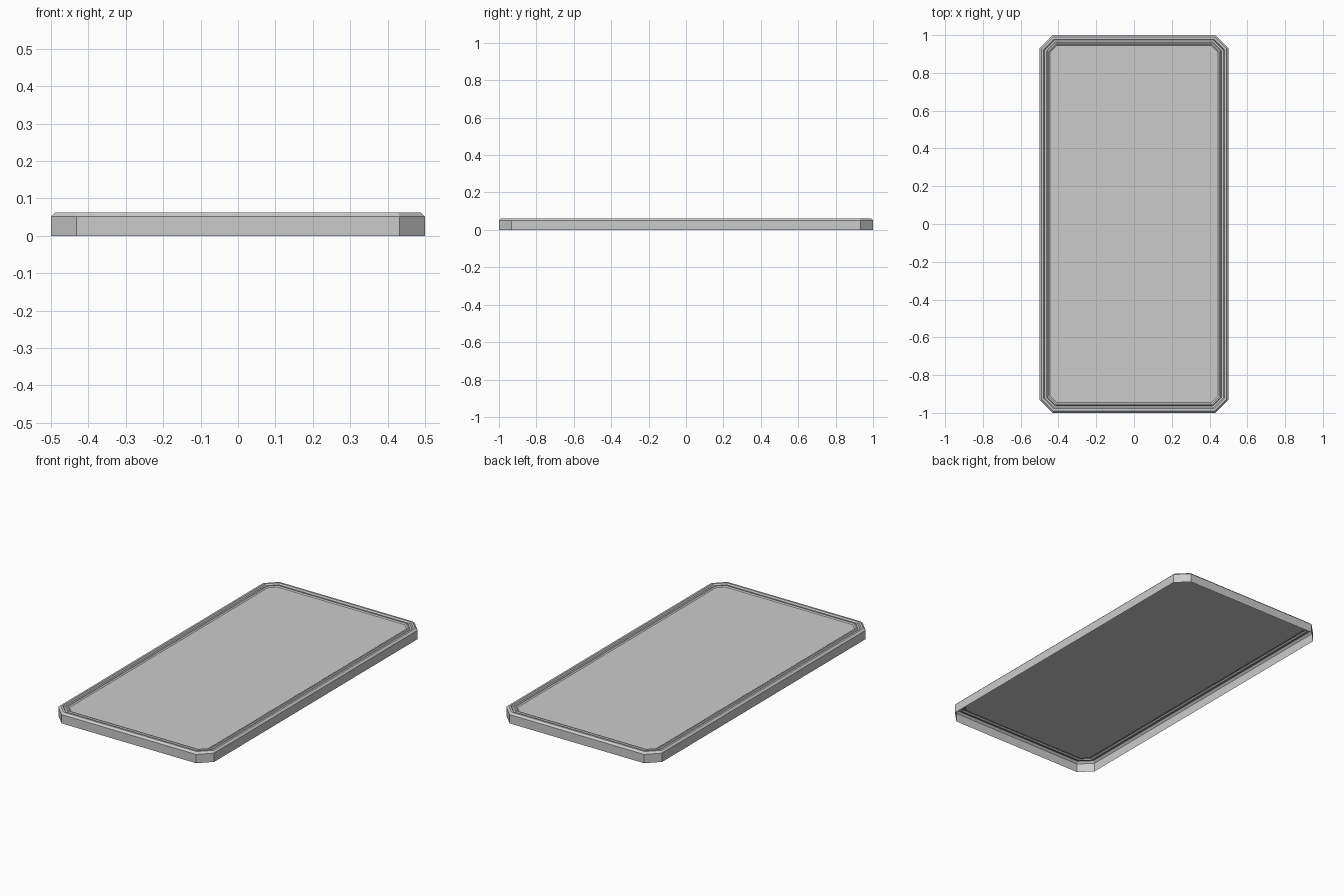
import bpy, bmesh

HALF_X, HALF_Y, CUT = 0.5, 1.0, 0.068

# Remove the default cube
cube = bpy.data.objects.get("Cube")
if cube:
    bpy.data.objects.remove(cube, do_unlink=True)

# Single grey material
grey = bpy.data.materials.new("light_grey")
grey.use_nodes = True
colour = (0.6, 0.6, 0.6, 1)
grey.diffuse_color = colour
grey.node_tree.nodes["Principled BSDF"].inputs["Base Color"].default_value = colour


def ring(bm, inset, z):
    """Rectangle with cut corners, offset evenly inward."""
    x, y = HALF_X - inset, HALF_Y - inset
    c = CUT - inset * 0.586
    points = [(x, c - y), (x, y - c), (x - c, y), (c - x, y),
              (-x, y - c), (-x, c - y), (c - x, -y), (x - c, -y)]
    return [bm.verts.new((px, py, z)) for px, py in points]


def shell(name, profile, cap):
    """Thin sheet swept round the cut-corner outline, optionally capped."""
    bm = bmesh.new()
    rings = [ring(bm, inset, z) for inset, z in profile]
    for low, high in zip(rings, rings[1:]):
        for i in range(8):
            j = (i + 1) % 8
            bm.faces.new((low[i], low[j], high[j], high[i]))
    if cap:
        bm.faces.new(rings[-1])
    mesh = bpy.data.meshes.new(name)
    bm.to_mesh(mesh)
    bm.free()
    mesh.materials.append(grey)
    obj = bpy.data.objects.new(name, mesh)
    bpy.context.collection.objects.link(obj)
    return obj


# Outer wall with bevelled top rim, open underneath
shell("side_wall", [(0, 0), (0, 0.051), (0.011, 0.062), (0.022, 0.062)], False)

# Stepped groove and inner bead running down to the flat panel
shell("groove_and_panel",
      [(0.022, 0.062), (0.027, 0.053), (0.037, 0.053), (0.041, 0.059),
       (0.048, 0.059), (0.055, 0.054)], True)
